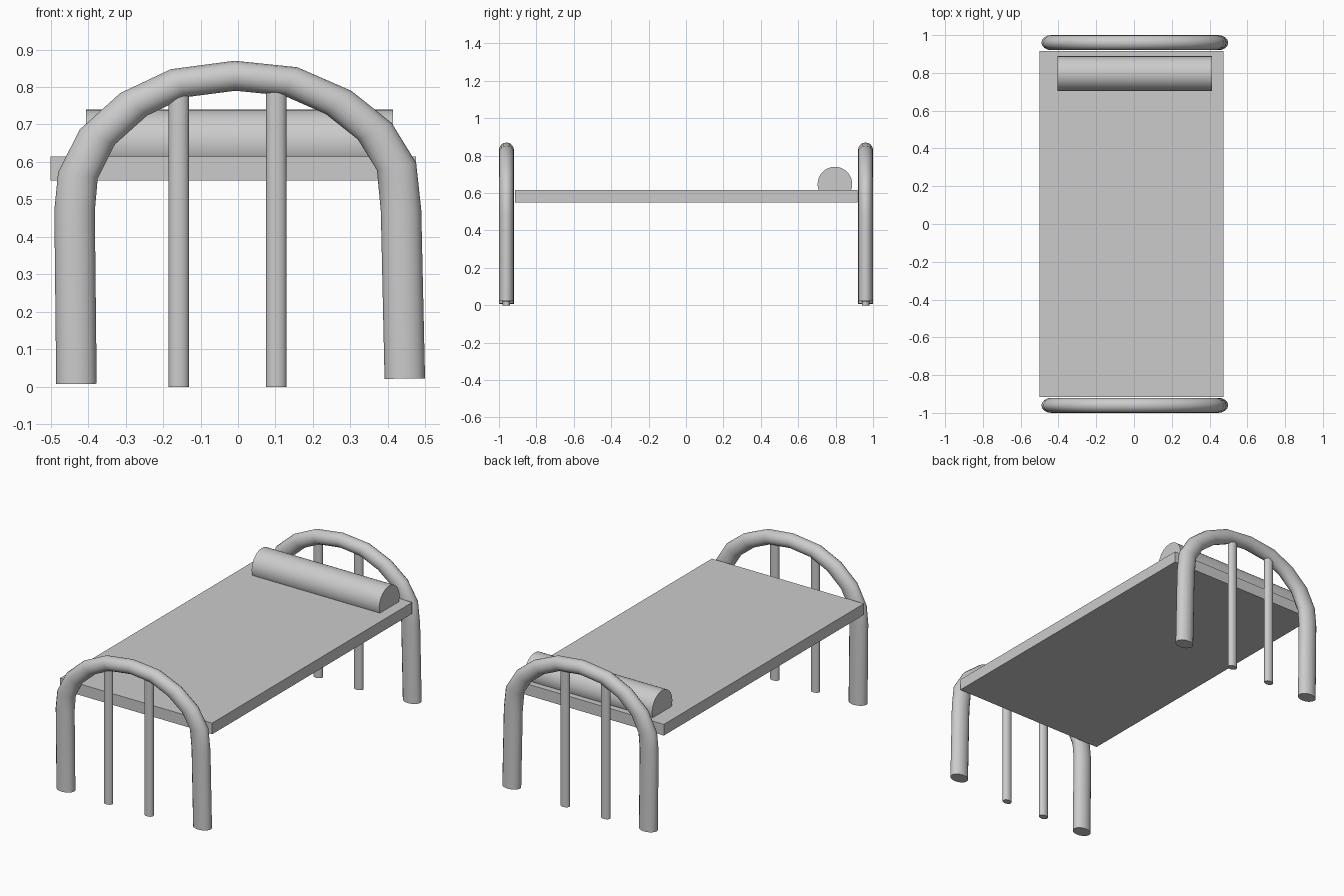
import bpy
from math import radians

if "Cube" in bpy.data.objects:
    bpy.data.objects.remove(bpy.data.objects["Cube"])

STRETCH = 1.35  # tubes are wider in x than in y


def box(name, lo, hi):
    bpy.ops.mesh.primitive_cube_add(size=1, location=[(a + b) / 2 for a, b in zip(lo, hi)])
    ob = bpy.context.object
    ob.name = name
    ob.scale = [b - a for a, b in zip(lo, hi)]
    return ob


def cylinder(name, loc, radius, depth, rot=(0, 0, 0), scale=(1, 1, 1)):
    bpy.ops.mesh.primitive_cylinder_add(vertices=32, radius=radius, depth=depth,
                                        location=loc, rotation=rot)
    ob = bpy.context.object
    ob.name = name
    ob.scale = scale
    bpy.ops.object.shade_smooth_by_angle(angle=radians(30))
    return ob


# Centre line of the arched end frame (x, z)
ARCH = [(-0.431, 0.008), (-0.436, 0.47), (-0.427, 0.565), (-0.375, 0.667),
        (-0.278, 0.754), (-0.16, 0.81), (-0.008, 0.830), (0.14, 0.815),
        (0.268, 0.759), (0.365, 0.682), (0.423, 0.588), (0.435, 0.47),
        (0.445, 0.022)]


def arch(name, y):
    cu = bpy.data.curves.new(name, 'CURVE')
    cu.dimensions = '3D'
    cu.bevel_depth = 0.04
    cu.bevel_resolution = 6
    cu.use_fill_caps = True
    sp = cu.splines.new('POLY')
    sp.points.add(len(ARCH) - 1)
    for p, (x, z) in zip(sp.points, ARCH):
        p.co = (x / STRETCH, 0, z, 1)
    ob = bpy.data.objects.new(name, cu)
    bpy.context.collection.objects.link(ob)
    ob.location.y = y
    ob.scale.x = STRETCH
    bpy.ops.object.select_all(action='DESELECT')
    ob.select_set(True)
    bpy.context.view_layer.objects.active = ob
    bpy.ops.object.convert(target='MESH')
    bpy.ops.object.shade_smooth_by_angle(angle=radians(30))


# End frames: arch plus two uprights
for end, y in (("foot", -0.96), ("head", 0.96)):
    arch(end + "_arch", y)
    for side, x in (("left", -0.158), ("right", 0.102)):
        cylinder(f"{end}_{side}_bar", (x, y, 0.395), 0.02, 0.79, scale=(STRETCH, 1, 1))

# Mattress board
box("mattress", (-0.50, -0.915, 0.55), (0.475, 0.917, 0.615))

# Bolster pillow, half sunk into the mattress
cylinder("bolster", (0.004, 0.796, 0.648), 0.0925, 0.818, rot=(0, radians(90), 0))
